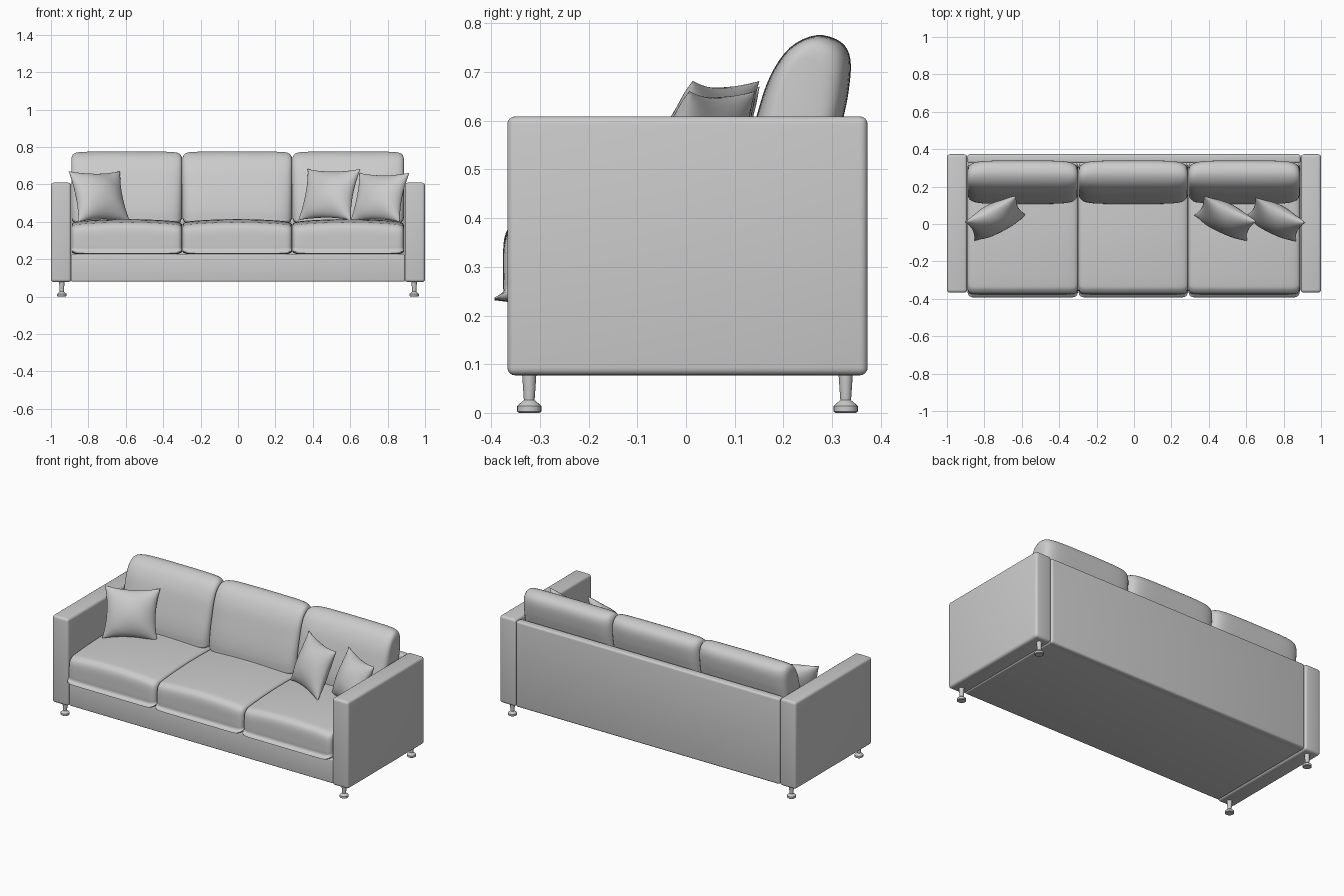
import bpy, bmesh, math
from mathutils import Vector

cube = bpy.data.objects.get("Cube")
if cube:
    bpy.data.objects.remove(cube, do_unlink=True)

fabric = bpy.data.materials.new("grey_fabric")
fabric.use_nodes = True
fabric.diffuse_color = (0.6, 0.6, 0.6, 1)
fabric.node_tree.nodes["Principled BSDF"].inputs["Base Color"].default_value = (0.6, 0.6, 0.6, 1)


def finish(name, bm, angle=40):
    """Turn a bmesh into a smooth shaded object."""
    bmesh.ops.recalc_face_normals(bm, faces=bm.faces[:])
    mesh = bpy.data.meshes.new(name)
    bm.to_mesh(mesh)
    bm.free()
    mesh.materials.append(fabric)
    ob = bpy.data.objects.new(name, mesh)
    bpy.context.collection.objects.link(ob)
    bpy.ops.object.select_all(action='DESELECT')
    ob.select_set(True)
    bpy.context.view_layer.objects.active = ob
    bpy.ops.object.shade_smooth_by_angle(angle=math.radians(angle))
    return ob


def box(name, lo, hi, radius):
    """Box between two corners with rounded edges."""
    lo, hi = Vector(lo), Vector(hi)
    bm = bmesh.new()
    bmesh.ops.create_cube(bm, size=1)
    bmesh.ops.scale(bm, vec=hi - lo, verts=bm.verts)
    bmesh.ops.translate(bm, vec=(lo + hi) / 2, verts=bm.verts)
    bmesh.ops.bevel(bm, geom=bm.edges[:], offset=radius, segments=4,
                    profile=0.5, affect='EDGES')
    return finish(name, bm)


def smooth_loop(points, steps=4):
    """Closed Catmull-Rom curve through (y, z) points."""
    pts = [Vector(p) for p in points]
    out = []
    for i in range(len(pts)):
        a, b, c, d = (pts[(i + k) % len(pts)] for k in (-1, 0, 1, 2))
        for s in range(steps):
            t = s / steps
            out.append(0.5 * (2 * b + (c - a) * t + (2 * a - 5 * b + 4 * c - d) * t ** 2
                              + (3 * b - a - 3 * c + d) * t ** 3))
    return out


def cushion(name, x0, x1, profile, power_y, power_z, sag, rings=28):
    """Side profile swept along x, rounded off towards both ends."""
    loop = smooth_loop(profile)
    ys, zs = [p.x for p in loop], [p.y for p in loop]
    cy, cz = (min(ys) + max(ys)) / 2, (min(zs) + max(zs)) / 2
    bm = bmesh.new()
    sections = []
    for i in range(rings + 1):
        u = 0.998 * math.sin(math.pi * (i / rings - 0.5))
        sy = (1 - abs(u) ** power_y) ** (1 / power_y)
        sz = (1 - abs(u) ** power_z) ** (1 / power_z)
        x = (x0 + x1) / 2 + u * (x1 - x0) / 2
        sections.append([bm.verts.new((x, cy + (p.x - cy) * sy,
                                       cz + (p.y - cz) * sz - (sag * u * u if p.y > cz else 0)))
                         for p in loop])
    n = len(loop)
    for a, b in zip(sections, sections[1:]):
        for j in range(n):
            bm.faces.new((a[j], a[(j + 1) % n], b[(j + 1) % n], b[j]))
    bm.faces.new(sections[0])
    bm.faces.new(sections[-1])
    return finish(name, bm, 60)


def pillow(name, centre, half, yaw, n=20):
    """Square pillow with pointed corners and a pinched seam."""
    bm = bmesh.new()
    for side in (-1, 1):
        grid = []
        for i in range(n + 1):
            u = math.sin(math.pi * (i / n - 0.5))
            row = []
            for j in range(n + 1):
                v = math.sin(math.pi * (j / n - 0.5))
                puff = max(0, (1 - u * u) * (1 - v * v)) ** 0.55
                crease = 1 + 0.07 * math.sin(5 * u + 3 * v) * (u * u + v * v)
                row.append(bm.verts.new((half * u * (1 - 0.12 * (1 - v * v)),
                                         side * 0.07 * puff * crease,
                                         half * 0.95 * v * (1 - 0.12 * (1 - u * u)))))
            grid.append(row)
        for i in range(n):
            for j in range(n):
                bm.faces.new((grid[i][j], grid[i + 1][j], grid[i + 1][j + 1], grid[i][j + 1]))
    bmesh.ops.remove_doubles(bm, verts=bm.verts, dist=0.0001)
    ob = finish(name, bm, 60)
    ob.location = centre
    ob.rotation_euler = (math.radians(-23), 0, math.radians(yaw))


def leg(name, x, y):
    """Turned leg: flared stem on a round foot."""
    outline = [(0.021, 0), (0.025, 0.003), (0.025, 0.014), (0.015, 0.023),
               (0.011, 0.026), (0.012, 0.04), (0.015, 0.085)]
    bm = bmesh.new()
    sides = 20
    rings = [[bm.verts.new((x + r * math.cos(math.tau * k / sides),
                            y + r * math.sin(math.tau * k / sides), z)) for k in range(sides)]
             for r, z in outline]
    for a, b in zip(rings, rings[1:]):
        for k in range(sides):
            bm.faces.new((a[k], a[(k + 1) % sides], b[(k + 1) % sides], b[k]))
    bm.faces.new(rings[0])
    bm.faces.new(rings[-1])
    finish(name, bm, 30)


# Arms and legs
for side, s in (("right", -1), ("left", 1)):
    xs = sorted((s * 0.892, s * 1.0))
    box(side + "_arm", (xs[0], -0.367, 0.077), (xs[1], 0.373, 0.609), 0.016)
    leg(side + "_front_leg", s * 0.942, -0.322)
    leg(side + "_back_leg", s * 0.942, 0.328)

# Frame
box("base_frame", (-0.892, -0.357, 0.08), (0.892, 0.36, 0.228), 0.008)
box("back_panel", (-0.89, 0.325, 0.08), (0.89, 0.373, 0.603), 0.012)

# Seat and back cushions
seat_profile = [(-0.366, 0.228), (-0.375, 0.25), (-0.376, 0.3), (-0.373, 0.36),
                (-0.355, 0.388), (-0.31, 0.4), (-0.1, 0.413), (0.15, 0.412),
                (0.3, 0.4), (0.32, 0.38), (0.32, 0.25), (0.31, 0.228), (0, 0.226)]
back_profile = [(0.125, 0.39), (0.108, 0.42), (0.117, 0.5), (0.145, 0.61), (0.172, 0.69),
                (0.213, 0.75), (0.268, 0.776), (0.318, 0.762), (0.338, 0.725),
                (0.334, 0.66), (0.322, 0.6), (0.3, 0.5), (0.28, 0.41), (0.26, 0.39)]
seams = [-0.892, -0.298, 0.29, 0.888]
for place, a, b in zip(("right", "middle", "left"), seams, seams[1:]):
    cushion(place + "_seat_cushion", a, b, seat_profile, 24, 14, 0.014)
    cushion(place + "_back_cushion", a, b, back_profile, 6, 14, 0.003)

# Loose pillows
pillow("right_pillow", (-0.742, 0.03, 0.535), 0.155, 27)
pillow("left_inner_pillow", (0.488, 0.03, 0.545), 0.157, -26)
pillow("left_outer_pillow", (0.757, 0.025, 0.53), 0.15, -27)
